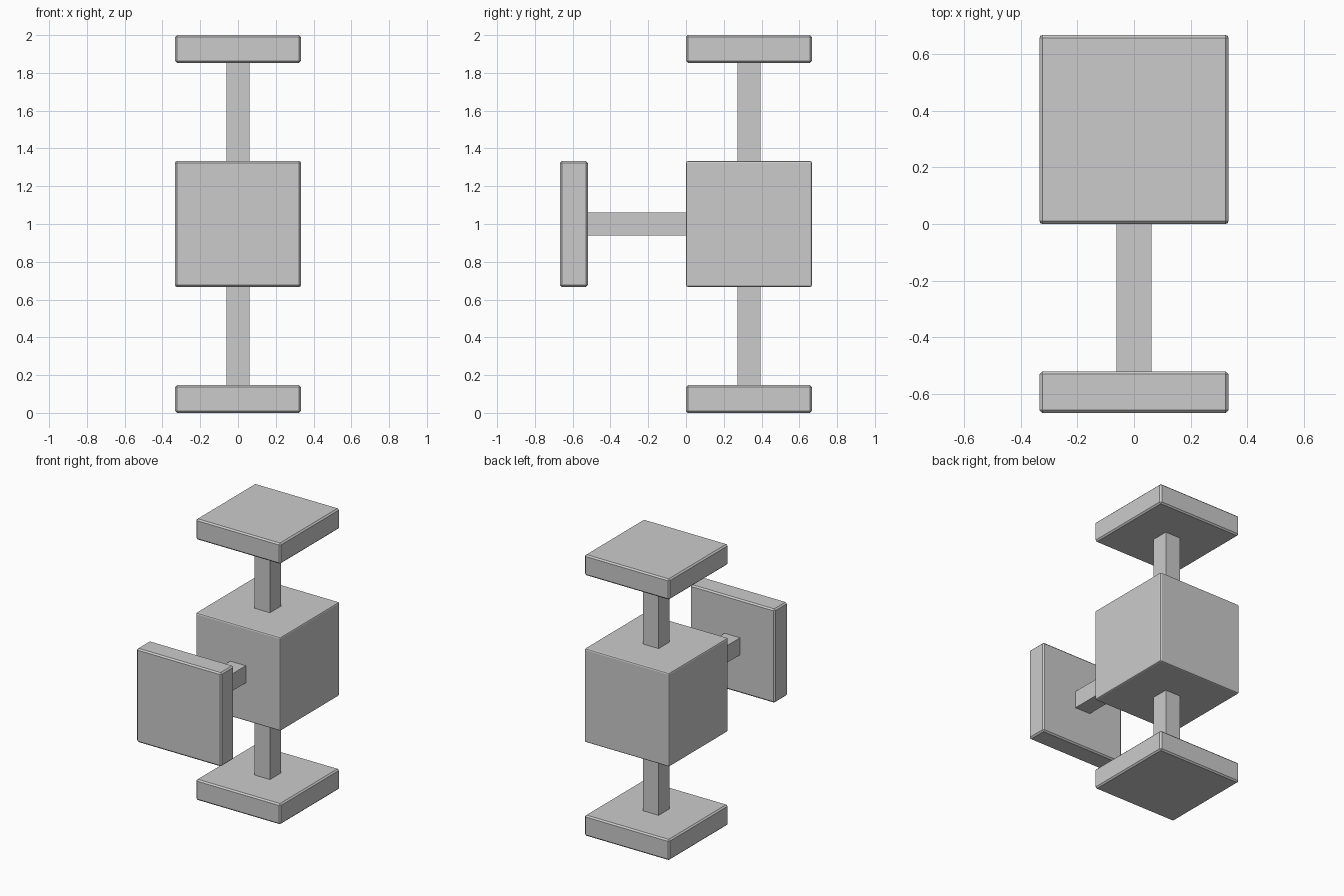
import bpy

if "Cube" in bpy.data.objects:
    bpy.data.objects.remove(bpy.data.objects["Cube"])

U = 1 / 3            # half width of the hub and plates
PLATE = 0.147        # plate thickness
STEM = 0.061         # half width of the square stems
CY = U               # hub centre in y


def box(name, lo, hi, bevel=0.0, segments=1):
    """Axis-aligned box between two corners with optional bevelled edges."""
    centre = [(a + b) / 2 for a, b in zip(lo, hi)]
    bpy.ops.mesh.primitive_cube_add(size=1, location=centre)
    ob = bpy.context.object
    ob.name = name
    ob.scale = [b - a for a, b in zip(lo, hi)]
    bpy.ops.object.transform_apply(location=False, rotation=False, scale=True)
    if bevel:
        mod = ob.modifiers.new("edge_bevel", 'BEVEL')
        mod.width = bevel
        mod.segments = segments
    return ob


# Central hub block
box("hub_block", (-U, 0, 1 - U), (U, 2 * U, 1 + U), 0.01, 2)

# Vertical arms: bottom and top plate, each with a square stem to the hub
for name, z0, z1, s0, s1 in (
        ("bottom", 0, PLATE, PLATE - 0.005, 1 - U + 0.005),
        ("top", 2 - PLATE, 2, 1 + U - 0.005, 2 - PLATE + 0.005)):
    box(name + "_plate", (-U, 0, z0), (U, 2 * U, z1), 0.01)
    box(name + "_stem", (-STEM, CY - STEM, s0), (STEM, CY + STEM, s1))

# Front arm: upright plate and horizontal stem
box("front_plate", (-U, -2 * U, 1 - U), (U, -2 * U + PLATE, 1 + U), 0.01)
box("front_stem", (-STEM, -2 * U + PLATE - 0.005, 1 - STEM), (STEM, 0.005, 1 + STEM))
